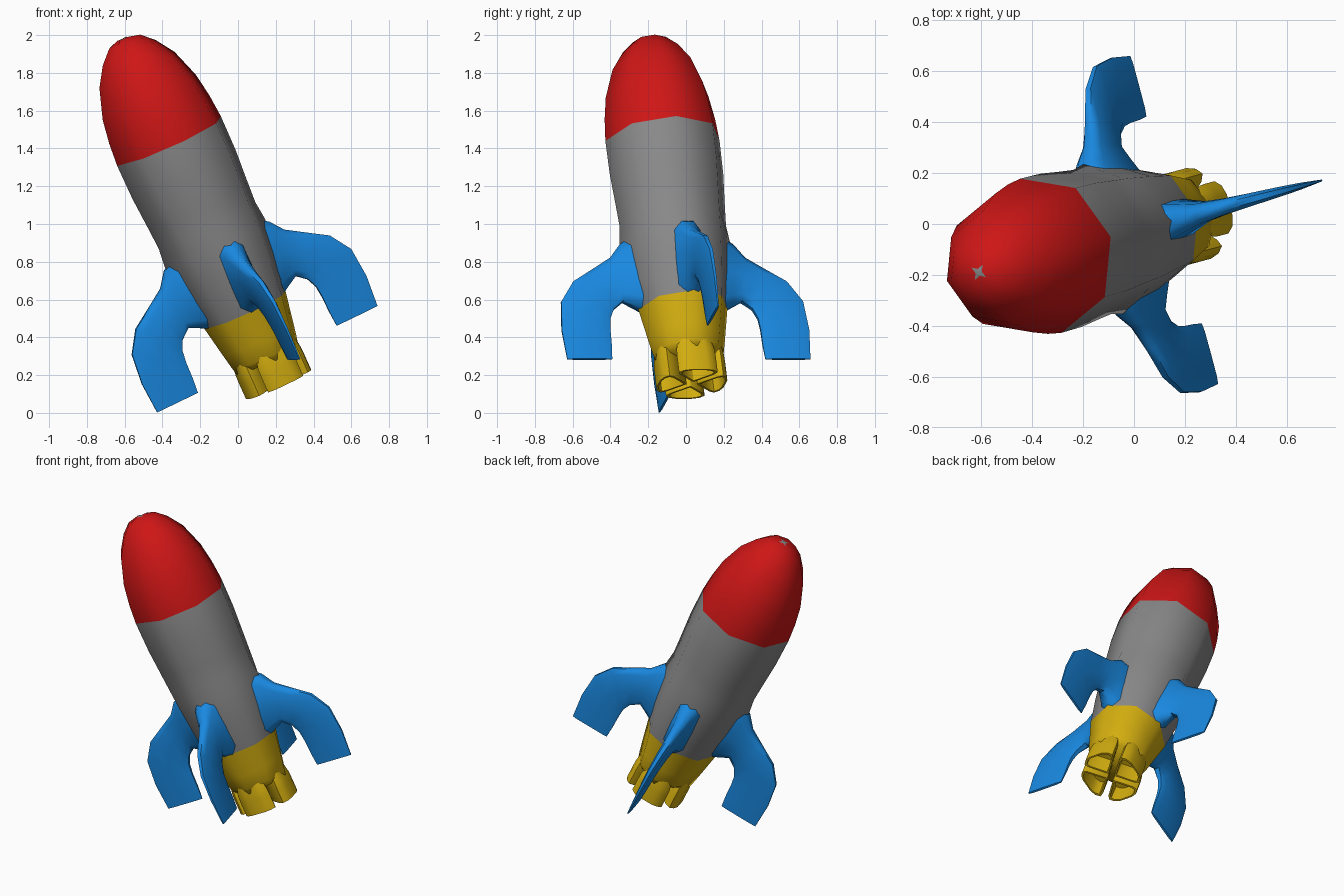
import bpy, bmesh
from math import sin, cos, radians, pi
from mathutils import Matrix, Vector

if "Cube" in bpy.data.objects:
    bpy.data.objects.remove(bpy.data.objects["Cube"])

# Rocket frame: local z is the rocket axis, z = 0 at the fin tips
FRAME = (Matrix.Translation((0.155, 0.015, 0.284))
         @ Matrix.Rotation(radians(15), 4, 'Z') @ Matrix.Rotation(radians(-25), 4, 'Y'))


def material(name, rgb):
    m = bpy.data.materials.new(name)
    m.diffuse_color = (*rgb, 1)
    m.use_nodes = True
    m.node_tree.nodes["Principled BSDF"].inputs["Base Color"].default_value = m.diffuse_color
    return m


RED = material("red", (0.62, 0.008, 0.008))
GREY = material("grey", (0.25, 0.25, 0.25))
YELLOW = material("yellow", (0.65, 0.42, 0.005))
BLUE = material("blue", (0.01, 0.25, 0.75))


def loft(name, loops, mats, mat_ids=None, caps=(0, 0), turn=0, angle=60):
    """Skin closed loops of equal length and cap both ends."""
    bm = bmesh.new()
    rings = [[bm.verts.new(p) for p in loop] for loop in loops]
    n = len(rings[0])
    for k, (a, b) in enumerate(zip(rings, rings[1:])):
        for i in range(n):
            j = (i + 1) % n
            f = bm.faces.new((a[i], a[j], b[j], b[i]))
            f.material_index = mat_ids[k] if mat_ids else 0
    bm.faces.new(rings[0]).material_index = caps[0]
    bm.faces.new(rings[-1]).material_index = caps[1]
    bmesh.ops.recalc_face_normals(bm, faces=bm.faces)
    mesh = bpy.data.meshes.new(name)
    bm.to_mesh(mesh)
    bm.free()
    for m in mats:
        mesh.materials.append(m)
    ob = bpy.data.objects.new(name, mesh)
    bpy.context.collection.objects.link(ob)
    ob.matrix_world = FRAME @ Matrix.Rotation(turn, 4, 'Z')
    bpy.ops.object.select_all(action='DESELECT')
    ob.select_set(True)
    bpy.context.view_layer.objects.active = ob
    bpy.ops.object.shade_smooth_by_angle(angle=radians(angle))
    return ob


# Hull: eight-sided rings (height, radius toward fins, radius between fins, colour below)
hull = [
    (1.872, 0.014, 0.036, 0), (1.852, 0.095, 0.095, 0), (1.79, 0.160, 0.160, 0),
    (1.69, 0.227, 0.227, 0), (1.53, 0.282, 0.282, 0), (1.40, 0.303, 0.303, 0),
    (1.275, 0.313, 0.313, 1), (1.08, 0.311, 0.311, 1), (0.90, 0.299, 0.299, 1),
    (0.78, 0.292, 0.291, 1), (0.68, 0.303, 0.284, 1), (0.50, 0.288, 0.267, 1),
    (0.36, 0.262, 0.251, 1), (0.29, 0.244, 0.244, 2), (0.12, 0.212, 0.208, 2),
    (0.03, 0.194, 0.190, 2), (-0.005, 0.185, 0.155, 2),
]
loft("hull",
     [[((rd if i % 2 else ra) * cos(i * pi / 4), (rd if i % 2 else ra) * sin(i * pi / 4), t)
       for i in range(8)] for t, ra, rd, _ in hull],
     [RED, GREY, YELLOW], [h[3] for h in hull], caps=(1, 2))

# Fin: stations of leading edge (r, z), trailing edge (r, z), half thickness
stations = [
    ((0.23, 0.71), (0.20, 0.27), 0.085), ((0.31, 0.66), (0.265, 0.305), 0.062),
    ((0.37, 0.585), (0.325, 0.335), 0.042), ((0.465, 0.525), (0.38, 0.29), 0.032),
    ((0.585, 0.45), (0.405, 0.235), 0.026), ((0.662, 0.335), (0.412, 0.17), 0.020),
    ((0.678, 0.17), (0.414, 0.08), 0.014), ((0.666, 0.0), (0.42, 0.0), 0.007),
]
# Blade cross-section: (fraction along the chord, thickness factor)
half = [(0.0, 0.45), (0.13, 0.95), (0.5, 1.0), (0.87, 0.9), (1.0, 0.4)]
section = half + [(f, -h) for f, h in reversed(half)]


def fin_loop(a, b, thick):
    a, b = Vector(a), Vector(b)
    pts = [(a.lerp(b, f), h * thick) for f, h in section]
    return [(p.x, y, p.y) for p, y in pts]


# Nozzle lobe: half outline of a rounded wedge
wedge = [(0.030, 0.004), (0.119, 0.093), (0.147, 0.106), (0.172, 0.083), (0.184, 0.045)]
outline = wedge + [(x, -y) for x, y in reversed(wedge)]
centre = Vector((0.125, 0))


def lobe_loop(z, scale):
    pts = [centre + (Vector(p) - centre) * scale for p in outline]
    return [(p.x, p.y, z) for p in pts]


for k, side in enumerate(("right", "back", "left", "front")):
    loft(side + "_fin", [fin_loop(*s) for s in stations], [BLUE], turn=k * pi / 2)
    # Hollow nozzle: outer wall down, rim, inner wall up
    loft(side + "_nozzle",
         [lobe_loop(0.05, 0.85), lobe_loop(-0.01, 0.98), lobe_loop(-0.05, 1.0),
          lobe_loop(-0.145, 1.0), lobe_loop(-0.145, 0.84), lobe_loop(-0.03, 0.80)],
         [YELLOW], turn=k * pi / 2)
